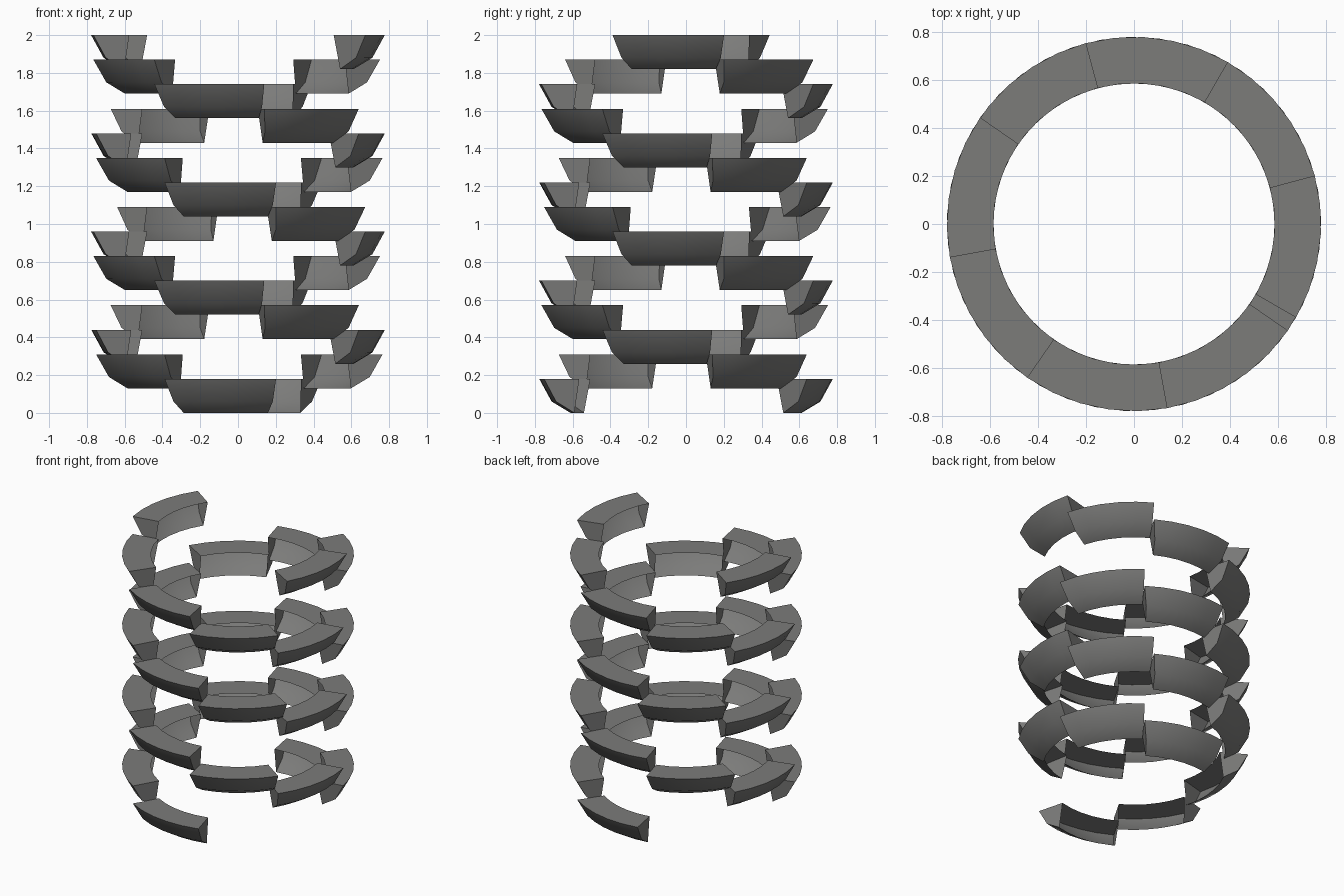
import bpy, bmesh, math

if "Cube" in bpy.data.objects:
    bpy.data.objects.remove(bpy.data.objects["Cube"])

LEVELS, STEP_Z, ARC, SIDES = 15, 0.13, 45.0, 5
TOP, LEAN = 0.18, 2.0
# step cross-section (radius, height): bottom ridge, curved outer underside, flat top; open inside
PROFILE = [(0.612, 0.0), (0.712, 0.06), (0.778, TOP), (0.585, TOP)]

stone = bpy.data.materials.new("dark_grey_stone")
stone.diffuse_color = (0.2, 0.2, 0.195, 1)
stone.use_nodes = True
stone.node_tree.nodes["Principled BSDF"].inputs["Base Color"].default_value = stone.diffuse_color


def arc_step(name, start, z):
    """Sweep the open profile through one eighth of a turn; the first end leans in at the bottom."""
    bm = bmesh.new()
    rings = []
    for i in range(SIDES + 1):
        t = i / SIDES
        ring = []
        for r, h in PROFILE:
            a = math.radians(start + ARC * t + LEAN * (1 - t) * (1 - h / TOP))
            ring.append(bm.verts.new((r * math.cos(a), r * math.sin(a), z + h)))
        rings.append(ring)
    # outer underside and top, with no inner wall
    for a, b in zip(rings, rings[1:]):
        for j in range(len(PROFILE) - 1):
            bm.faces.new((a[j], b[j], b[j + 1], a[j + 1]))
    # end caps
    bm.faces.new(rings[0])
    bm.faces.new(rings[-1][::-1])
    mesh = bpy.data.meshes.new(name)
    bm.to_mesh(mesh)
    bm.free()
    mesh.materials.append(stone)
    obj = bpy.data.objects.new(name, mesh)
    bpy.context.collection.objects.link(obj)
    bpy.ops.object.select_all(action='DESELECT')
    obj.select_set(True)
    bpy.context.view_layer.objects.active = obj
    bpy.ops.object.shade_smooth_by_angle(angle=math.radians(42))


# two spiral strands on opposite sides, each climbing clockwise
for strand, first_angle in (("front", 240.0), ("back", 55.3)):
    for level in range(LEVELS):
        arc_step(f"{strand}_spiral_step_{level + 1}",
                 first_angle - ARC * level, STEP_Z * level)
